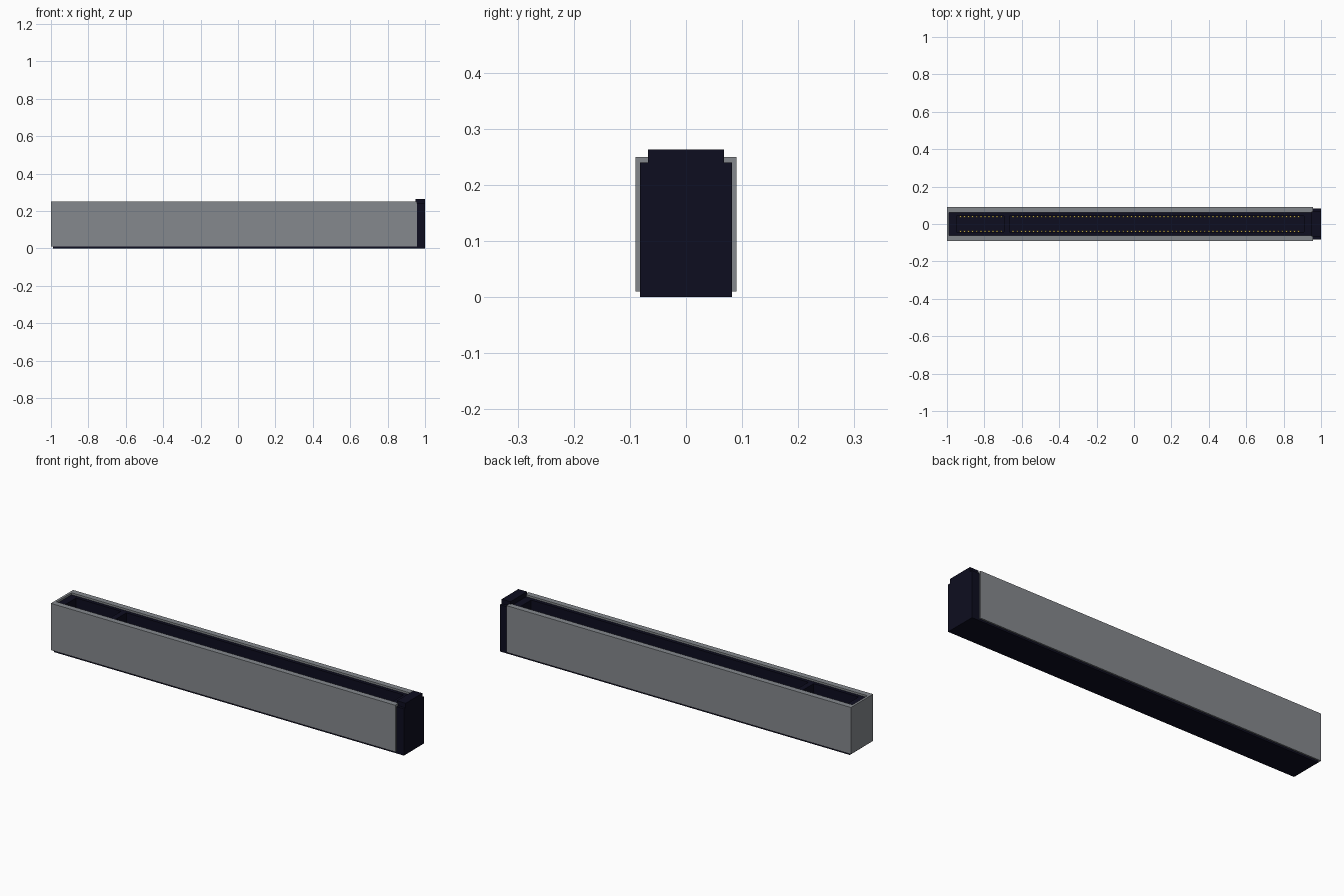
import bpy, bmesh

cube = bpy.data.objects.get("Cube")
if cube:
    bpy.data.objects.remove(cube, do_unlink=True)


def material(name, rgb, rough=0.5):
    m = bpy.data.materials.new(name)
    m.use_nodes = True
    m.diffuse_color = (*rgb, 1)
    b = m.node_tree.nodes["Principled BSDF"]
    b.inputs["Base Color"].default_value = (*rgb, 1)
    b.inputs["Roughness"].default_value = rough
    return m


STEEL = material("steel grey", (0.235, 0.25, 0.27))
PLASTIC = material("navy black plastic", (0.004, 0.004, 0.014))
GOLD = material("contact gold", (0.55, 0.40, 0.06))


def finish(name, bm, mat):
    bmesh.ops.recalc_face_normals(bm, faces=bm.faces)
    me = bpy.data.meshes.new(name)
    bm.to_mesh(me)
    bm.free()
    me.materials.append(mat)
    ob = bpy.data.objects.new(name, me)
    bpy.context.collection.objects.link(ob)
    return ob


def add_box(bm, x, y, z):
    """Box from (min, max) pairs."""
    vs = bmesh.ops.create_cube(bm, size=1)["verts"]
    for v in vs:
        for i, (a, b) in enumerate((x, y, z)):
            v.co[i] = (a + b) / 2 + v.co[i] * (b - a)


def box(name, mat, x, y, z):
    bm = bmesh.new()
    add_box(bm, x, y, z)
    return finish(name, bm, mat)


def extrude_x(name, mat, profile, x0, x1):
    """Extrude a (y, z) profile along x."""
    bm = bmesh.new()
    f = bm.faces.new([bm.verts.new((x0, y, z)) for y, z in profile])
    ext = bmesh.ops.extrude_face_region(bm, geom=[f])["geom"]
    for v in ext:
        if isinstance(v, bmesh.types.BMVert):
            v.co.x = x1
    return finish(name, bm, mat)


def mirror_y(ob):
    mod = ob.modifiers.new("mirror", 'MIRROR')
    mod.use_axis = (False, True, False)
    mod.use_mirror_merge = False


BODY, OUT, LIP = 0.082, 0.090, 0.061      # half widths
FLOOR, TOP, RIM = 0.09, 0.24, 0.25        # heights
START, END = -0.988, 0.957                # body ends

# Plastic body with a short and a long slot split by the key
body = box("slot_body", PLASTIC, (START, END), (-BODY, BODY), (0, TOP))
for x0, x1 in ((-0.95, -0.695), (-0.665, 0.91)):
    cutter = box("slot_cutter", PLASTIC, (x0, x1), (-0.043, 0.043), (FLOOR, 0.3))
    cutter.hide_render = True
    mod = body.modifiers.new("slot", 'BOOLEAN')
    mod.operation, mod.object, mod.solver = 'DIFFERENCE', cutter, 'EXACT'
    bpy.context.view_layer.objects.active = body
    bpy.ops.object.modifier_apply(modifier=mod.name)
    bpy.data.objects.remove(cutter, do_unlink=True)

# Steel side walls, each with a lip folded over the body
walls = extrude_x("steel_side_walls", STEEL,
                  [(BODY, 0.01), (OUT, 0.01), (OUT, RIM), (LIP, RIM), (LIP, TOP), (BODY, TOP)],
                  -1.0, END)
mirror_y(walls)

# Steel plate closing the far end
box("steel_end_plate", STEEL, (-1.0, START), (-BODY, BODY), (0.01, RIM))

# Plastic end block with a raised narrower tab
box("end_block", PLASTIC, (END, 1.0), (-BODY, BODY), (0, TOP))
box("end_tab", PLASTIC, (0.95, 1.0), (-0.068, 0.068), (TOP, 0.263))

# Two rows of gold contacts on either side of the key
PITCH = 0.0218
bm = bmesh.new()
for first, count in ((-0.928, 11), (-0.646, 71)):
    for i in range(count):
        x = first + i * PITCH
        add_box(bm, (x - 0.005, x + 0.005), (0.0335, 0.0415), (FLOOR, 0.14))
contacts = finish("gold_contacts", bm, GOLD)
mirror_y(contacts)
